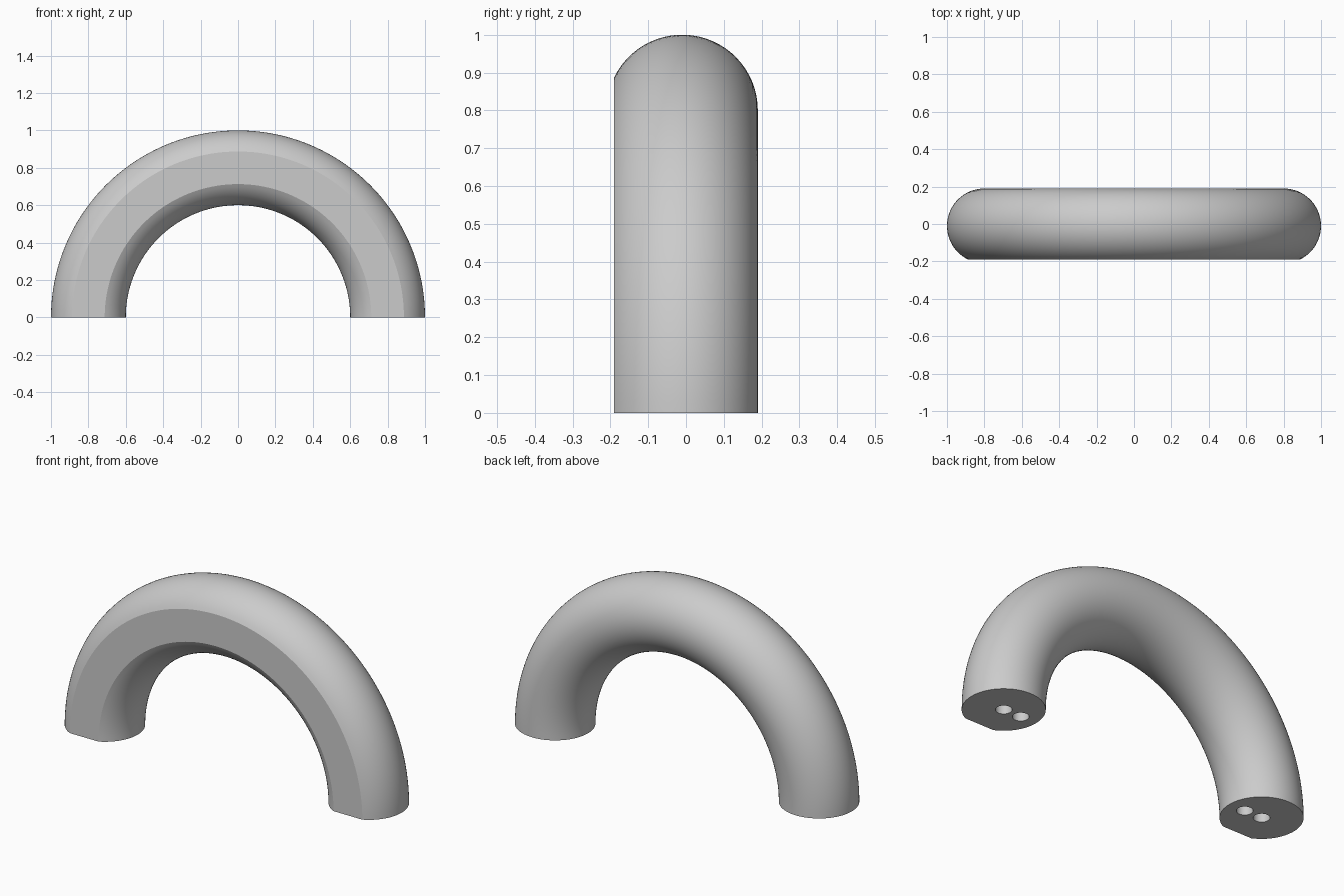
import bpy, bmesh, math
from mathutils import Vector, Matrix

cube = bpy.data.objects.get("Cube")
if cube:
    bpy.data.objects.remove(cube, do_unlink=True)

BEND, TUBE, CENTRE_Y, FLAT = 0.8, 0.2, -0.01, 0.18
HOLE_R, HOLE_DEPTH = 0.04, 0.1

grey = bpy.data.materials.new("light grey")
grey.use_nodes = True
colour = (0.6, 0.6, 0.6, 1)
grey.diffuse_color = colour
grey.node_tree.nodes["Principled BSDF"].inputs["Base Color"].default_value = colour


def make_object(name, bm):
    bmesh.ops.recalc_face_normals(bm, faces=bm.faces)
    mesh = bpy.data.meshes.new(name)
    bm.to_mesh(mesh)
    bm.free()
    mesh.materials.append(grey)
    obj = bpy.data.objects.new(name, mesh)
    bpy.context.collection.objects.link(obj)
    return obj


# Arched handle: a round section with a flat cut at the front, spun half a turn
bm = bmesh.new()
half_flat = math.acos(FLAT / TUBE)
steps = 56
section = []
for i in range(steps + 1):
    a = -math.pi / 2 + half_flat + (2 * math.pi - 2 * half_flat) * i / steps
    section.append(bm.verts.new((BEND + TUBE * math.cos(a),
                                 CENTRE_Y + TUBE * math.sin(a), 0)))
start = bm.faces.new(section)
end = bmesh.ops.spin(bm, geom=[start], cent=(0, 0, 0), axis=(0, -1, 0),
                     angle=math.pi, steps=96)
bmesh.ops.remove_doubles(bm, verts=bm.verts, dist=1e-5)
handle = make_object("arched_handle", bm)

# Two blind pin holes in each foot
bm = bmesh.new()
for side in (-1, 1):
    for x in (BEND, BEND - 0.105):
        bmesh.ops.create_cone(bm, cap_ends=True, segments=32,
                              radius1=HOLE_R, radius2=HOLE_R, depth=2 * HOLE_DEPTH,
                              matrix=Matrix.Translation(Vector((side * x, CENTRE_Y, 0))))
cutter = make_object("pin_hole_cutter", bm)
cutter.hide_render = True

bpy.ops.object.select_all(action='DESELECT')
handle.select_set(True)
bpy.context.view_layer.objects.active = handle
cut = handle.modifiers.new("pin holes", 'BOOLEAN')
cut.operation = 'DIFFERENCE'
cut.solver = 'EXACT'
cut.object = cutter
bpy.ops.object.modifier_apply(modifier=cut.name)
bpy.data.objects.remove(cutter, do_unlink=True)

bpy.ops.object.shade_smooth_by_angle(angle=math.radians(20))
